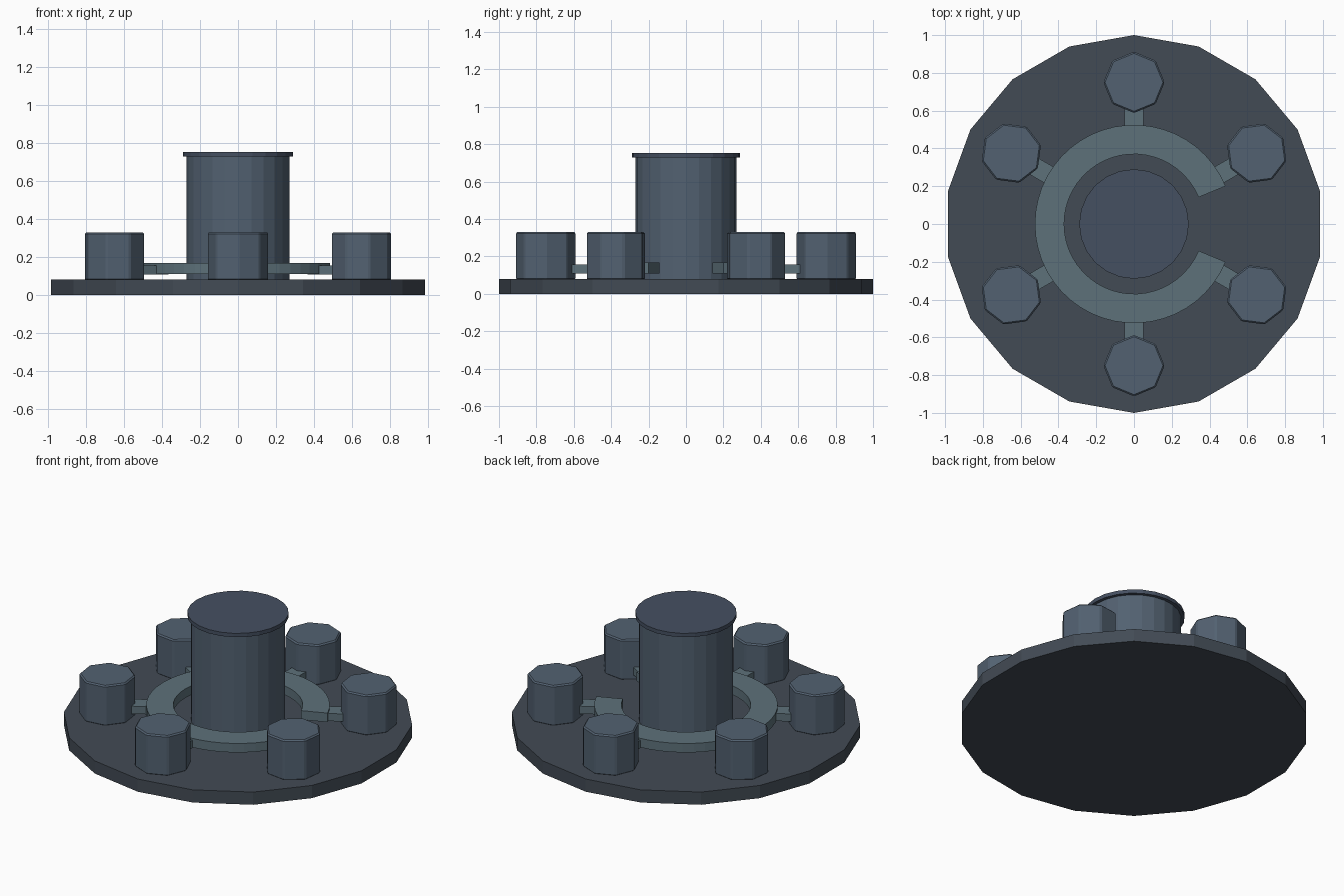
import bpy, bmesh
from math import cos, sin, radians, pi

if "Cube" in bpy.data.objects:
    bpy.data.objects.remove(bpy.data.objects["Cube"])


def material(name, rgb):
    m = bpy.data.materials.new(name)
    m.diffuse_color = (*rgb, 1)
    m.use_nodes = True
    m.node_tree.nodes["Principled BSDF"].inputs["Base Color"].default_value = m.diffuse_color
    return m


DARK = material("dark_slate", (0.055, 0.07, 0.09))
STEEL = material("steel_blue", (0.085, 0.12, 0.165))
CAP = material("cap_blue", (0.06, 0.08, 0.12))
PIPE = material("pipe_teal", (0.11, 0.165, 0.195))


def prism(name, sides, r, z0, z1, mat, x=0, y=0, turn=0.0, bevel=0.0):
    """Upright prism whose first corner points along the angle turn."""
    bpy.ops.mesh.primitive_cylinder_add(vertices=sides, radius=r, depth=z1 - z0,
                                        location=(x, y, (z0 + z1) / 2),
                                        rotation=(0, 0, turn - pi / 2))
    ob = bpy.context.object
    ob.name = name
    ob.data.materials.append(mat)
    if bevel:
        b = ob.modifiers.new("edge_bevel", 'BEVEL')
        b.width, b.segments = bevel, 1
    return ob


# round platform and central column with its lid
prism("platform", 18, 1.0, 0.0, 0.08, DARK, turn=pi / 2)
prism("column", 24, 0.27, 0.075, 0.73, STEEL)
prism("column_cap", 24, 0.29, 0.728, 0.752, CAP)

# open ring duct around the column, gap facing +x
N, START = 44, 22.5
bm = bmesh.new()
rows = []
for i in range(N + 1):
    a = radians(START + (360 - 2 * START) * i / N)
    rows.append([bm.verts.new((r * cos(a), r * sin(a), z))
                 for r, z in ((0.37, 0.11), (0.525, 0.11), (0.525, 0.167), (0.37, 0.167))])
for p, q in zip(rows, rows[1:]):
    for k in range(4):
        j = (k + 1) % 4
        bm.faces.new((p[k], p[j], q[j], q[k]))
bm.faces.new(rows[0])
bm.faces.new(rows[-1])
bmesh.ops.recalc_face_normals(bm, faces=bm.faces)
me = bpy.data.meshes.new("ring_duct")
bm.to_mesh(me)
bm.free()
me.materials.append(PIPE)
bpy.context.collection.objects.link(bpy.data.objects.new("ring_duct", me))

# six octagonal tanks, each joined to the ring by a short link
for i in range(6):
    a = radians(30 + 60 * i)
    c, s = cos(a), sin(a)
    prism(f"tank_{i + 1}", 8, 0.162, 0.075, 0.33, STEEL, 0.75 * c, 0.75 * s, a, 0.008)
    bpy.ops.mesh.primitive_cube_add(size=1, location=(0.545 * c, 0.545 * s, 0.132),
                                    rotation=(0, 0, a))
    link = bpy.context.object
    link.name = f"link_{i + 1}"
    link.scale = (0.19, 0.098, 0.048)
    link.data.materials.append(PIPE)
